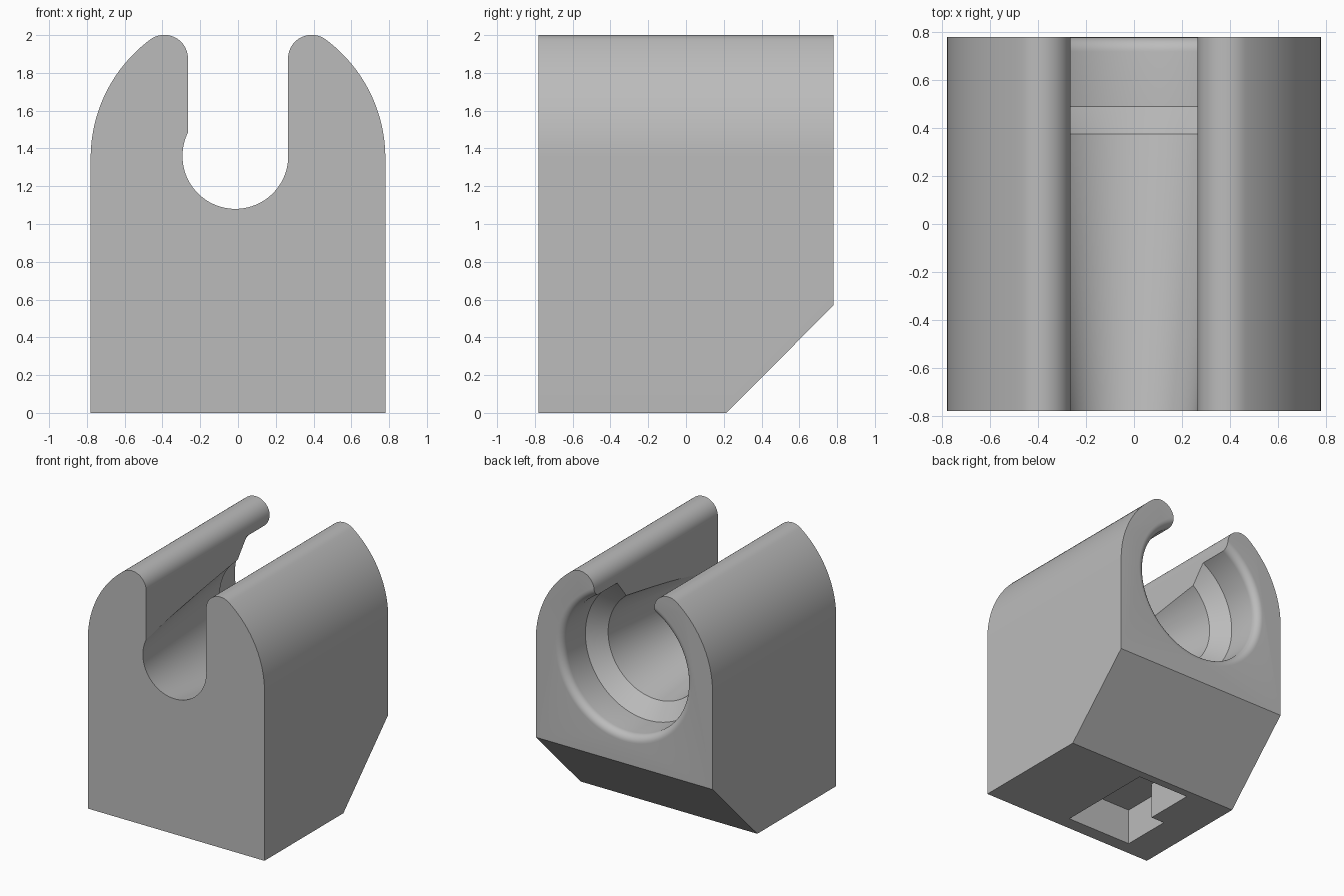
import bpy, bmesh
from math import sin, cos, acos, sqrt, pi, radians
from mathutils import Vector

cube = bpy.data.objects.get("Cube")
if cube:
    bpy.data.objects.remove(cube, do_unlink=True)

HALF, AXIS_Z, SLOT, TIP_R = 0.78, 1.35, 0.265, 0.125

grey = bpy.data.materials.new("plain grey")
grey.use_nodes = True
grey.diffuse_color = (0.5, 0.5, 0.5, 1)
grey.node_tree.nodes["Principled BSDF"].inputs["Base Color"].default_value = (0.5, 0.5, 0.5, 1)


def loft(name, rings):
    """Join equal rings of points into a closed solid."""
    bm = bmesh.new()
    loops = [[bm.verts.new(p) for p in ring] for ring in rings]
    n = len(loops[0])
    for a, b in zip(loops, loops[1:]):
        for i in range(n):
            j = (i + 1) % n
            bm.faces.new((a[i], a[j], b[j], b[i]))
    bm.faces.new(loops[0])
    bm.faces.new(loops[-1])
    bmesh.ops.recalc_face_normals(bm, faces=bm.faces)
    mesh = bpy.data.meshes.new(name)
    bm.to_mesh(mesh)
    bm.free()
    mesh.materials.append(grey)
    ob = bpy.data.objects.new(name, mesh)
    bpy.context.collection.objects.link(ob)
    return ob


def arc(cx, cz, r, start, end, steps):
    angles = [start + (end - start) * i / steps for i in range(steps + 1)]
    return [(cx + r * cos(a), cz + r * sin(a)) for a in angles]


def cut(body, cutter):
    mod = body.modifiers.new("cut", 'BOOLEAN')
    mod.operation = 'DIFFERENCE'
    mod.solver = 'EXACT'
    mod.object = cutter
    bpy.context.view_layer.objects.active = body
    bpy.ops.object.modifier_apply(modifier=mod.name)
    bpy.data.objects.remove(cutter, do_unlink=True)


# Clip body: rounded shoulders, round tips and an open slot between them
tip_x = SLOT + TIP_R
reach = HALF - TIP_R
tip_z = AXIS_Z + sqrt(reach ** 2 - tip_x ** 2)
turn = acos(tip_x / reach)
half = [(HALF, 0)] + arc(0, AXIS_Z, HALF, 0, turn, 24)
half += arc(tip_x, tip_z, TIP_R, turn, pi, 20)[1:] + [(SLOT, 1.36)]
outline = half + [(-x, z) for x, z in reversed(half)]
body = loft("clip_body", [[(x, y, z) for x, z in outline] for y in (-HALF, HALF)])

# Slanted cut under the back
wedge = [(0.215, 0), (0.115, -0.1), (0.9, -0.1), (0.9, 0.69)]
cut(body, loft("wedge_cutter", [[(x, y, z) for y, z in wedge] for x in (-1, 1)]))

# Stepped bore: tapered front, cone, wide back with a rounded rim
front, back, rim = Vector((-0.014, 1.36)), Vector((0, AXIS_Z)), 0.06
stations = [(-0.80, 0.278, front), (-0.78, 0.28, front),
            (0.375, 0.425, back), (0.49, 0.545, back)]
for i in range(9):
    a = radians(90 * i / 8)
    stations.append((HALF - rim + rim * sin(a), 0.545 + rim * (1 - cos(a)), back))
stations.append((0.85, 0.545 + rim, back))
cut(body, loft("bore_cutter", [[(x, y, z) for x, z in arc(c.x, c.y, r, 0, 2 * pi, 96)[:-1]]
                               for y, r, c in stations]))

# Stepped pocket in the underside
pocket = [(-0.51, -0.67), (0.07, -0.67), (0.07, 0.15),
          (-0.39, 0.15), (-0.39, -0.26), (-0.51, -0.26)]
cut(body, loft("pocket_cutter", [[(x, y, z) for x, y in pocket] for z in (-0.1, 0.29)]))

bpy.ops.object.select_all(action='DESELECT')
body.select_set(True)
bpy.context.view_layer.objects.active = body
bpy.ops.object.shade_smooth_by_angle(angle=radians(25))
